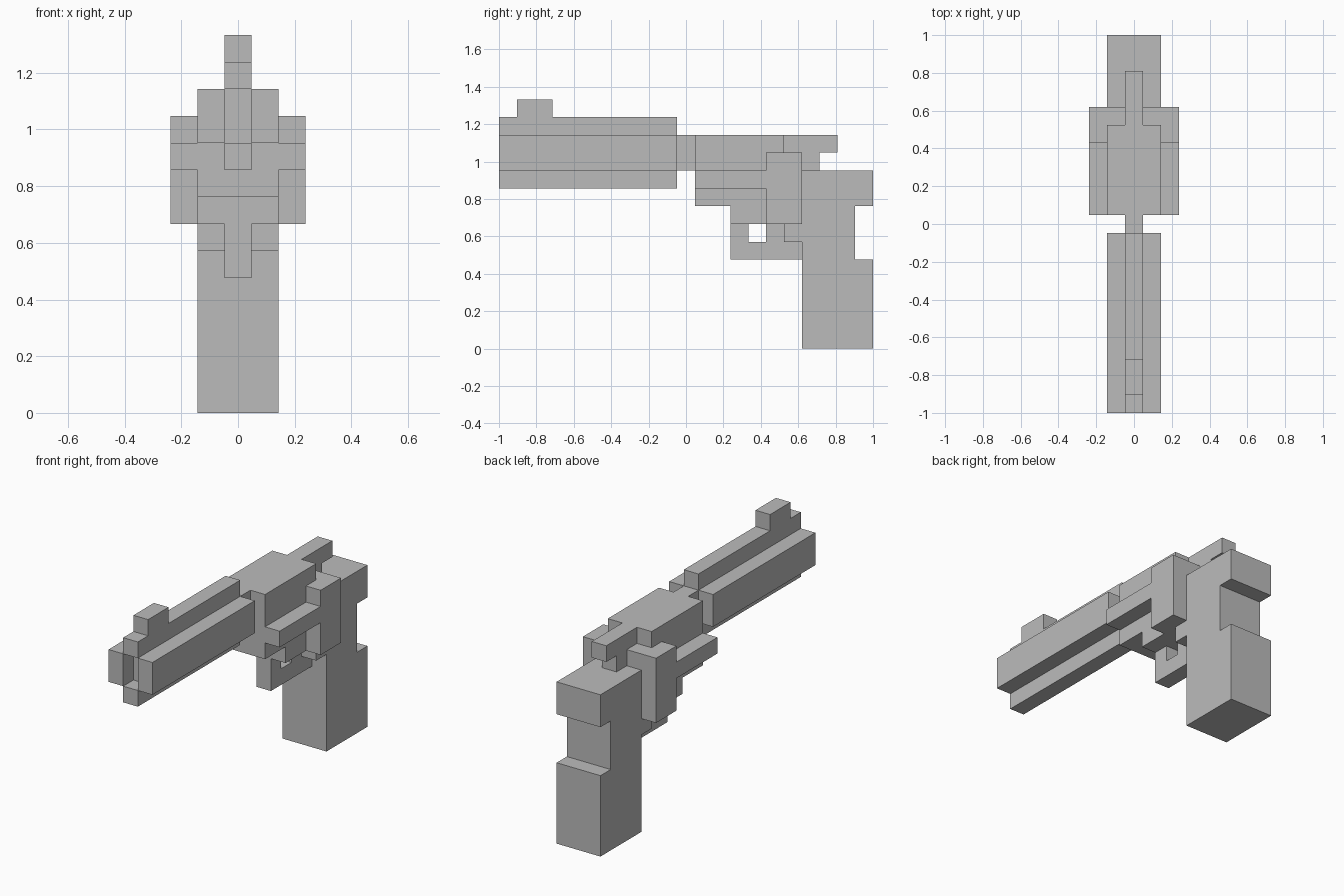
import bpy
import bmesh

cube = bpy.data.objects.get("Cube")
if cube:
    bpy.data.objects.remove(cube, do_unlink=True)

U = 2 / 21  # one block of the grid

grey = bpy.data.materials.new("plain_grey")
grey.use_nodes = True
colour = (0.5, 0.5, 0.5, 1)
grey.diffuse_color = colour
grey.node_tree.nodes["Principled BSDF"].inputs["Base Color"].default_value = colour


def prism(name, x0, x1, profile):
    """Extrude a side profile of (y, z) block steps from x0 to x1."""
    bm = bmesh.new()
    face = bm.faces.new([bm.verts.new((x0 * U, y * U - 1, z * U)) for y, z in profile])
    grown = bmesh.ops.extrude_face_region(bm, geom=[face])
    moved = [v for v in grown["geom"] if isinstance(v, bmesh.types.BMVert)]
    bmesh.ops.translate(bm, verts=moved, vec=((x1 - x0) * U, 0, 0))
    bmesh.ops.recalc_face_normals(bm, faces=bm.faces)
    mesh = bpy.data.meshes.new(name)
    bm.to_mesh(mesh)
    bm.free()
    mesh.materials.append(grey)
    obj = bpy.data.objects.new(name, mesh)
    bpy.context.collection.objects.link(obj)
    return obj


def rect(y0, y1, z0, z1):
    return [(y0, z0), (y1, z0), (y1, z1), (y0, z1)]


THIN, BODY, WIDE = 0.5, 1.5, 2.5  # half widths in blocks

# Barrel core with top sight, bottom rail and recessed muzzle
prism("barrel_core", -THIN, THIN, [
    (0, 9), (10, 9), (10, 13), (3, 13), (3, 14), (1, 14), (1, 13),
    (0, 13), (0, 12), (1, 12), (1, 10), (0, 10)])
prism("barrel_link", -THIN, THIN, rect(10, 11, 10, 12))

# Paired side parts
for side, s in (("left", 1), ("right", -1)):
    prism(side + "_barrel_wall", s * THIN, s * BODY, rect(0, 10, 10, 12))
    prism(side + "_side_guard", s * BODY, s * WIDE, [
        (11, 9), (15, 9), (15, 7), (17, 7), (17, 11), (15, 11), (15, 10), (11, 10)])

# Receiver body
prism("receiver", -BODY, BODY, [
    (11, 8), (13, 8), (13, 7), (16, 7), (16, 6), (17, 6),
    (17, 11), (16, 11), (16, 12), (11, 12)])

# Trigger and its guard
prism("trigger_guard", -THIN, THIN, [
    (13, 5), (17, 5), (17, 6), (16, 6), (16, 7), (15, 7),
    (15, 6), (14, 6), (14, 7), (13, 7)])

# Hammer
prism("hammer", -THIN, THIN, [
    (17, 10), (18, 10), (18, 11), (19, 11), (19, 12), (16, 12), (16, 11), (17, 11)])

# Grip with a notch at the back
prism("grip", -BODY, BODY, [
    (17, 0), (21, 0), (21, 5), (20, 5), (20, 8), (21, 8), (21, 10), (17, 10)])
